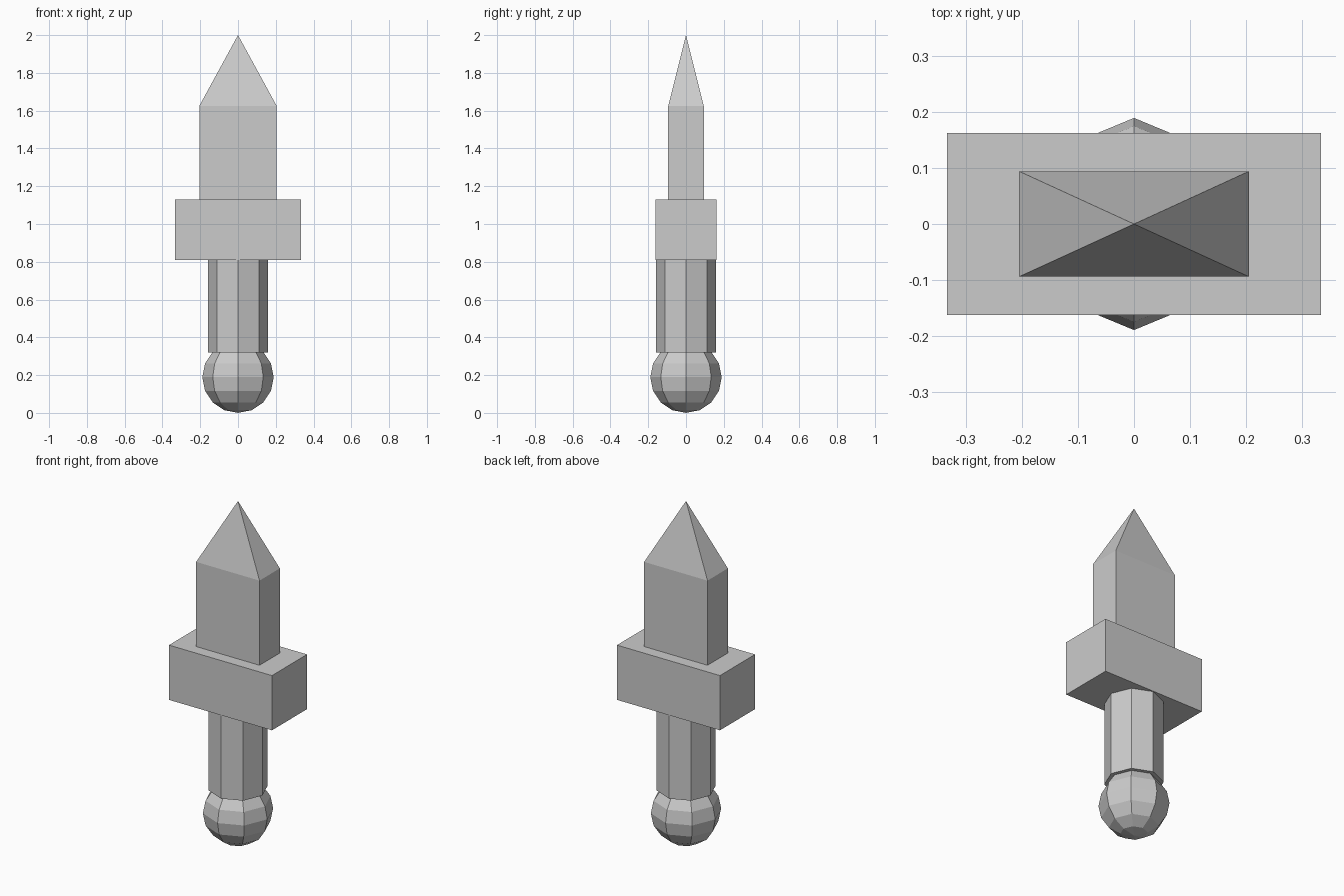
import bpy, bmesh
from mathutils import Matrix, Vector

if "Cube" in bpy.data.objects:
    bpy.data.objects.remove(bpy.data.objects["Cube"])


def finish(name, bm):
    mesh = bpy.data.meshes.new(name)
    bm.to_mesh(mesh)
    bm.free()
    obj = bpy.data.objects.new(name, mesh)
    bpy.context.collection.objects.link(obj)
    return obj


def box(half_x, half_y, z0, z1):
    bm = bmesh.new()
    size = Matrix.Diagonal((2 * half_x, 2 * half_y, z1 - z0, 1))
    bmesh.ops.create_cube(bm, size=1, matrix=Matrix.Translation((0, 0, (z0 + z1) / 2)) @ size)
    return bm


# Pommel: eight-sided ball
R = 0.189
bm = bmesh.new()
bmesh.ops.create_uvsphere(bm, u_segments=8, v_segments=8, radius=R,
                          matrix=Matrix.Translation((0, 0, R)))
finish("pommel", bm)

# Grip: octagonal prism
bm = bmesh.new()
bmesh.ops.create_cone(bm, cap_ends=True, segments=8, radius1=0.158, radius2=0.158,
                      depth=0.49, matrix=Matrix.Translation((0, 0, 0.565)))
# Put grip corners on the x and y axes, matching the pommel
if min(abs(v.co.x) for v in bm.verts) > 0.01:
    bmesh.ops.rotate(bm, verts=bm.verts, cent=(0, 0, 0),
                     matrix=Matrix.Rotation(0.3926991, 3, 'Z'))
finish("grip", bm)

# Crossguard block
finish("guard", box(0.333, 0.162, 0.81, 1.13))

# Blade: box with its top face drawn up to a point
bm = box(0.205, 0.094, 1.13, 1.625)
bm.normal_update()
top = max(bm.faces, key=lambda f: f.calc_center_median().z)
tip = bmesh.ops.poke(bm, faces=[top])["verts"][0]
tip.co = Vector((0, 0, 2.0))
finish("blade", bm)
